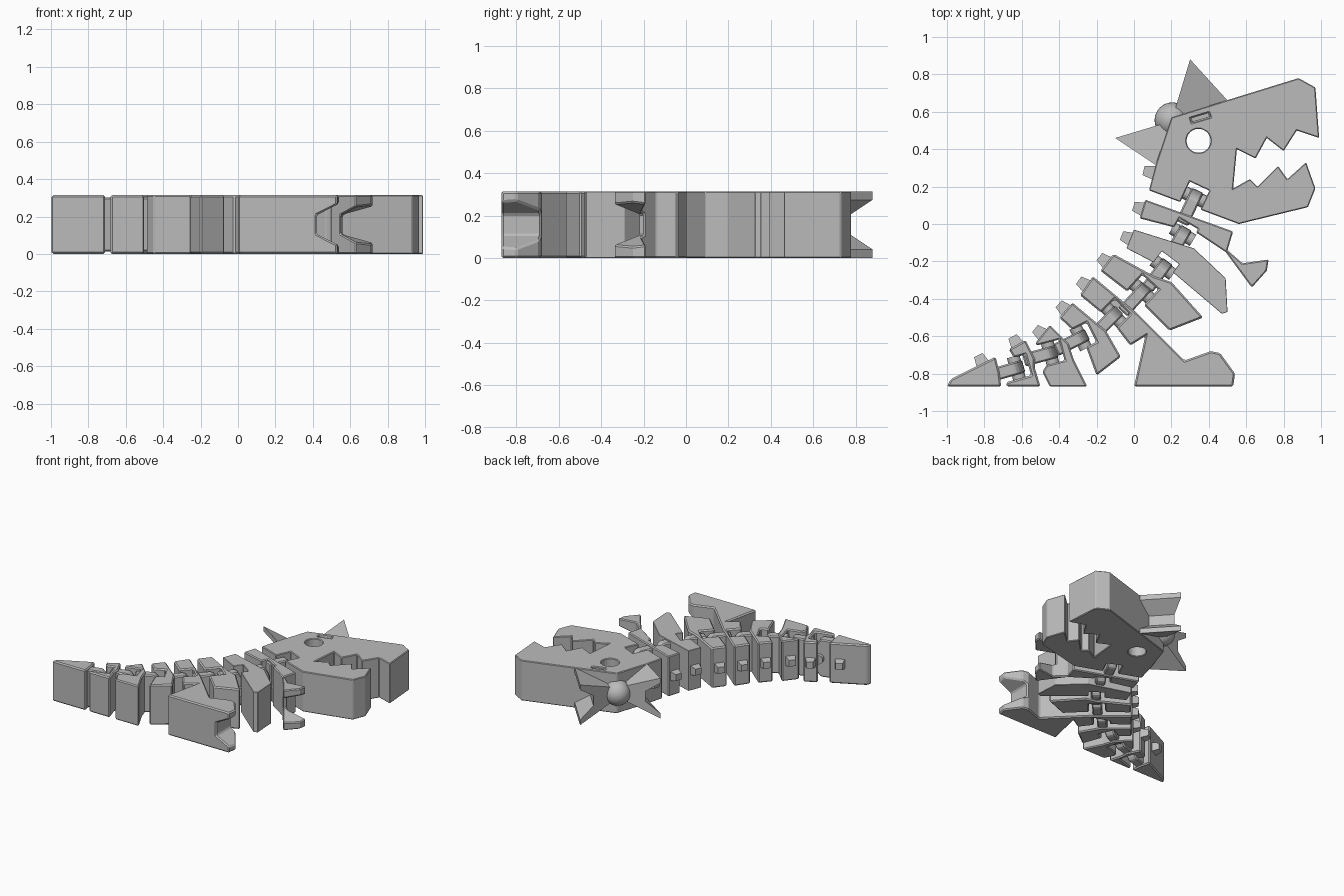
import bpy, bmesh, math
from mathutils import Vector, Matrix

THICK = 0.314
MID = THICK / 2

cube = bpy.data.objects.get("Cube")
if cube:
    bpy.data.objects.remove(cube, do_unlink=True)

grey = bpy.data.materials.new("plain grey")
grey.use_nodes = True
grey.diffuse_color = (0.5, 0.5, 0.5, 1)
grey.node_tree.nodes["Principled BSDF"].inputs["Base Color"].default_value = (0.5, 0.5, 0.5, 1)


def finish(name, bm):
    """Turn a bmesh into a linked grey object."""
    bmesh.ops.recalc_face_normals(bm, faces=bm.faces)
    mesh = bpy.data.meshes.new(name)
    bm.to_mesh(mesh)
    bm.free()
    mesh.materials.append(grey)
    obj = bpy.data.objects.new(name, mesh)
    bpy.context.collection.objects.link(obj)
    return obj


def extrude(name, points, offset):
    """Closed planar outline pushed along an offset."""
    bm = bmesh.new()
    face = bm.faces.new([bm.verts.new(p) for p in points])
    result = bmesh.ops.extrude_face_region(bm, geom=[face])
    moved = [v for v in result["geom"] if isinstance(v, bmesh.types.BMVert)]
    bmesh.ops.translate(bm, verts=moved, vec=offset)
    return finish(name, bm)


def slab(name, outline, low=0.0, high=THICK):
    """Upright slab from a plan outline given in hundredths."""
    points = [(x / 100, y / 100, low) for x, y in outline]
    return extrude(name, points, (0, 0, high - low))


def apply(obj, kind, **settings):
    mod = obj.modifiers.new(kind.lower(), kind)
    for key, value in settings.items():
        setattr(mod, key, value)
    bpy.context.view_layer.objects.active = obj
    bpy.ops.object.modifier_apply(modifier=mod.name)


def cut(obj, cutter):
    cutter.hide_render = True
    apply(obj, "BOOLEAN", object=cutter, operation="DIFFERENCE", solver="EXACT")
    bpy.data.objects.remove(cutter, do_unlink=True)


def chamfer(obj, width=0.009):
    apply(obj, "BEVEL", width=width, segments=1, limit_method="ANGLE",
          angle_limit=math.radians(35))


def frame(base, tip):
    """Start, direction, sideways direction and length of a plan segment."""
    a = Vector((*base, 0)) / 100
    b = Vector((*tip, 0)) / 100
    along = (b - a).normalized()
    return a, along, Vector((-along.y, along.x, 0)), (b - a).length


def side_profile(name, base, tip, profile, width):
    """Profile of (distance, height) points, extruded sideways about its axis."""
    a, along, side, _ = frame(base, tip)
    points = [a + along * s - side * width / 2 + Vector((0, 0, z)) for s, z in profile]
    return extrude(name, points, side * width)


def split_end(obj, base, tip):
    """Wedge groove that divides a limb end into an upper and a lower half."""
    length = frame(base, tip)[3]
    profile = [(0, MID - 0.05), (length, 0.03), (length, THICK - 0.03), (0, MID + 0.05)]
    cut(obj, side_profile("groove_cutter", base, tip, profile, 0.45))


def lug(name, a, b):
    """Small tapered stud on the back edge from a to b."""
    start, along, side, length = frame(a, b)
    bm = bmesh.new()
    bmesh.ops.create_cone(bm, cap_ends=True, segments=4, radius1=0.06,
                          radius2=0.035, depth=0.08)
    bmesh.ops.rotate(bm, verts=bm.verts, matrix=Matrix.Rotation(math.pi / 4, 3, "Z"))
    turn = Matrix((along, Vector((0, 0, 1)), side)).transposed()
    bmesh.ops.rotate(bm, verts=bm.verts, matrix=turn)
    centre = start + along * length / 2 + side * 0.01 + Vector((0, 0, MID))
    bmesh.ops.translate(bm, verts=bm.verts, vec=centre)
    return finish(name, bm)


# Plan outlines of the body pieces, in hundredths
pieces = {}
pieces["head"] = slab("head", [
    (8, 18), (12, 33), (20, 57), (88, 78), (97, 73), (99, 46), (87, 50),
    (80, 39), (71, 46), (65, 35), (55, 40), (53, 19), (62, 24), (66, 20),
    (77, 31), (82, 24), (92, 33), (97, 19), (93, 9), (56, 0)])
pieces["chest"] = slab("chest_with_arms", [
    (6, 13), (53, -4), (50, -14), (58, -21), (72, -19), (71, -25),
    (63, -34), (49, -15), (34, -5), (3, 3)])
pieces["ribs"] = slab("rib_segment", [
    (0, -3), (32, -13), (49, -29), (50, -47), (47, -48), (21, -26), (-4, -13)])
pieces["belly"] = slab("belly_segment", [
    (-11, -16), (11, -28), (20, -31), (37, -50), (19, -57), (4, -42), (-18, -25)])
pieces["hip"] = slab("hip_with_feet", [
    (-22, -28), (2, -48), (27, -73), (41, -68), (46, -69), (54, -80), (53, -87),
    (0, -87), (6, -60), (-2, -65), (-12, -52), (-29, -38)])
pieces["tail_a"] = slab("tail_segment_first", [
    (-33, -42), (-15, -57), (-7, -71), (-20, -81), (-27, -62), (-40, -50)])
pieces["tail_b"] = slab("tail_segment_second", [
    (-45, -54), (-35, -64), (-32, -73), (-25, -87), (-45, -87), (-49, -79),
    (-44, -71), (-53, -64)])
pieces["tail_c"] = slab("tail_segment_third", [
    (-58, -62), (-53, -72), (-53, -77), (-50, -87), (-68, -87), (-69, -82),
    (-62, -75), (-67, -67)])
pieces["tail_tip"] = slab("tail_tip", [
    (-100, -87), (-98, -83), (-74, -71), (-72, -79), (-71, -87)])

# Hinge links: a rounded plate on each piece, running into a slot in the next
links = [((27, 3), (34, 18)), ((21, -14), (28, -2)), ((9, -32), (18, -20)),
         ((-4, -45), (7, -33)), ((-19, -57), (-8, -46)), ((-39, -66), (-25, -59)),
         ((-56, -72), (-41, -68)), ((-73, -80), (-59, -76))]
hosts = list(pieces)
for host, (base, tip) in zip(hosts, links):
    length = frame(base, tip)[3]
    box = [(0.01, -1), (length + 0.025, -1), (length + 0.025, 1), (0.01, 1)]
    cut(pieces[host], side_profile("slot_cutter", base, tip, box, 0.115))
    half = MID - 0.012
    arc = [(length - 0.06 + 0.06 * math.cos(a), MID + half * math.sin(a))
           for a in (math.radians(d) for d in range(-90, 91, 15))]
    plate = [(-0.03, MID - half)] + arc + [(-0.03, MID + half)]
    chamfer(side_profile("hinge_link_" + host, base, tip, plate, 0.07), 0.008)
    # Pin that the link turns on
    a, along, side, _ = frame(base, tip)
    bm = bmesh.new()
    bmesh.ops.create_cone(bm, cap_ends=True, segments=16, radius1=0.035,
                          radius2=0.035, depth=0.13)
    bmesh.ops.rotate(bm, verts=bm.verts,
                     matrix=Vector((0, 0, 1)).rotation_difference(side).to_matrix())
    bmesh.ops.translate(bm, verts=bm.verts,
                        vec=a + along * (length - 0.04) + Vector((0, 0, MID)))
    finish("hinge_pin_" + host, bm)

# Split hands and feet into left and right halves
split_end(pieces["chest"], (56, -20), (75, -31))
split_end(pieces["hip"], (42, -83), (57, -83))

# Eye hole through the head and a shallow brow recess
bm = bmesh.new()
bmesh.ops.create_cone(bm, cap_ends=True, segments=32, radius1=0.064, radius2=0.064, depth=1)
bmesh.ops.translate(bm, verts=bm.verts, vec=(0.345, 0.445, MID))
cut(pieces["head"], finish("eye_cutter", bm))
brow = [(30, 57), (40, 60), (41, 57), (31, 54)]
cut(pieces["head"], slab("brow_cutter", brow, THICK - 0.04, THICK + 0.1))

for piece in pieces.values():
    chamfer(piece)

# Studs along the back
backs = [((9, 23), (11, 32)), ((3, 3), (6, 13)), ((-4, -13), (0, -3)),
         ((-18, -25), (-11, -16)), ((-29, -38), (-22, -28)), ((-40, -50), (-33, -42)),
         ((-53, -64), (-45, -54)), ((-67, -67), (-58, -62)), ((-86, -77), (-76, -72))]
for host, (a, b) in zip(hosts, backs):
    lug("back_stud_" + host, a, b)


def bow_wing(name, first, second):
    """Bow wing flaring from the knot to a forked outer edge."""
    knot = Vector((0.2, 0.55, 0))
    ends = [Vector((*p, 0)) / 100 for p in (first, second)]
    profile = [(0.1, MID - 0.05), (1, 0), (1, 0.04), (0.65, MID - 0.04)]
    profile += [(t, THICK - z) for t, z in reversed(profile)]
    bm = bmesh.new()
    rows = [[bm.verts.new(knot.lerp(e, t) + Vector((0, 0, z))) for t, z in profile]
            for e in ends]
    for row in rows:
        bm.faces.new(row)
    for i in range(len(profile)):
        j = (i + 1) % len(profile)
        bm.faces.new((rows[0][i], rows[0][j], rows[1][j], rows[1][i]))
    return finish(name, bm)


# Bow behind the head with a round knot
bow_wing("bow_wing_upper", (30, 88), (51, 65))
bow_wing("bow_wing_lower", (-10, 46), (17, 28))
bm = bmesh.new()
bmesh.ops.create_uvsphere(bm, u_segments=32, v_segments=16, radius=0.095)
bmesh.ops.translate(bm, verts=bm.verts, vec=(0.205, 0.555, MID))
knot = finish("bow_knot", bm)
knot.data.shade_smooth()
